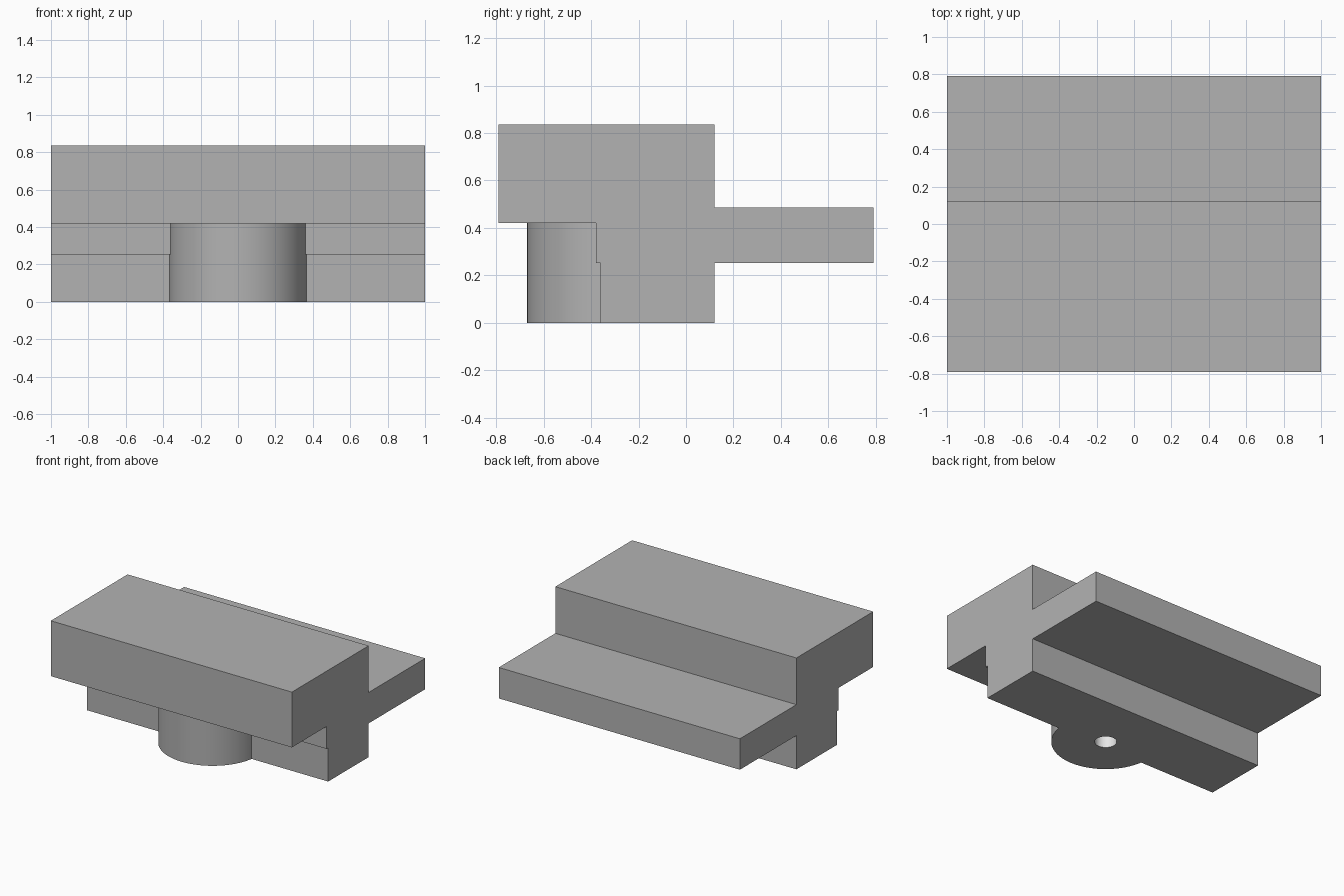
import bpy
import bmesh
from mathutils import Matrix, Vector

cube = bpy.data.objects.get("Cube")
if cube:
    bpy.data.objects.remove(cube, do_unlink=True)


def make_material(name, value):
    mat = bpy.data.materials.new(name)
    mat.use_nodes = True
    colour = (value, value, value, 1)
    mat.diffuse_color = colour
    mat.node_tree.nodes["Principled BSDF"].inputs["Base Color"].default_value = colour
    return mat


def make_object(name, bm, mat):
    bmesh.ops.recalc_face_normals(bm, faces=bm.faces)
    mesh = bpy.data.meshes.new(name)
    bm.to_mesh(mesh)
    bm.free()
    mesh.materials.append(mat)
    obj = bpy.data.objects.new(name, mesh)
    bpy.context.collection.objects.link(obj)
    return obj


def extruded_profile(name, points, half_width, mat):
    bm = bmesh.new()
    face = bm.faces.new([bm.verts.new((-half_width, y, z)) for y, z in points])
    new = bmesh.ops.extrude_face_region(bm, geom=[face])["geom"]
    verts = [v for v in new if isinstance(v, bmesh.types.BMVert)]
    bmesh.ops.translate(bm, verts=verts, vec=Vector((2 * half_width, 0, 0)))
    return make_object(name, bm, mat)


def upright_cylinder(name, radius, y, bottom, top, sides, mat):
    bm = bmesh.new()
    bmesh.ops.create_cone(bm, cap_ends=True, segments=sides, radius1=radius,
                          radius2=radius, depth=top - bottom,
                          matrix=Matrix.Translation((0, y, (top + bottom) / 2)))
    return make_object(name, bm, mat)


def combine(target, tool, operation):
    mod = target.modifiers.new(tool.name, 'BOOLEAN')
    mod.operation = operation
    mod.solver = 'EXACT'
    mod.material_mode = 'TRANSFER'
    mod.object = tool
    bpy.ops.object.select_all(action='DESELECT')
    bpy.context.view_layer.objects.active = target
    target.select_set(True)
    bpy.ops.object.modifier_apply(modifier=mod.name)
    bpy.data.objects.remove(tool, do_unlink=True)


grey = make_material("mid grey", 0.45)
light = make_material("light grey", 0.8)

# Stepped bar: front overhang, rear shelf and recessed foot
profile = [(-0.79, 0.835), (0.12, 0.835), (0.12, 0.485), (0.79, 0.485),
           (0.79, 0.253), (0.12, 0.253), (0.12, 0), (-0.36, 0),
           (-0.36, 0.253), (-0.38, 0.253), (-0.38, 0.42), (-0.79, 0.42)]
body = extruded_profile("stepped_bar", profile, 1, grey)

# Round boss under the overhang, with a blind hole from below
boss = upright_cylinder("round_boss", 0.37, -0.30, 0, 0.5, 96, grey)
combine(body, boss, 'UNION')
hole = upright_cylinder("blind_hole", 0.075, -0.30, -0.1, 0.42, 48, light)
hole.hide_render = True
combine(body, hole, 'DIFFERENCE')

bpy.ops.object.shade_smooth_by_angle()
